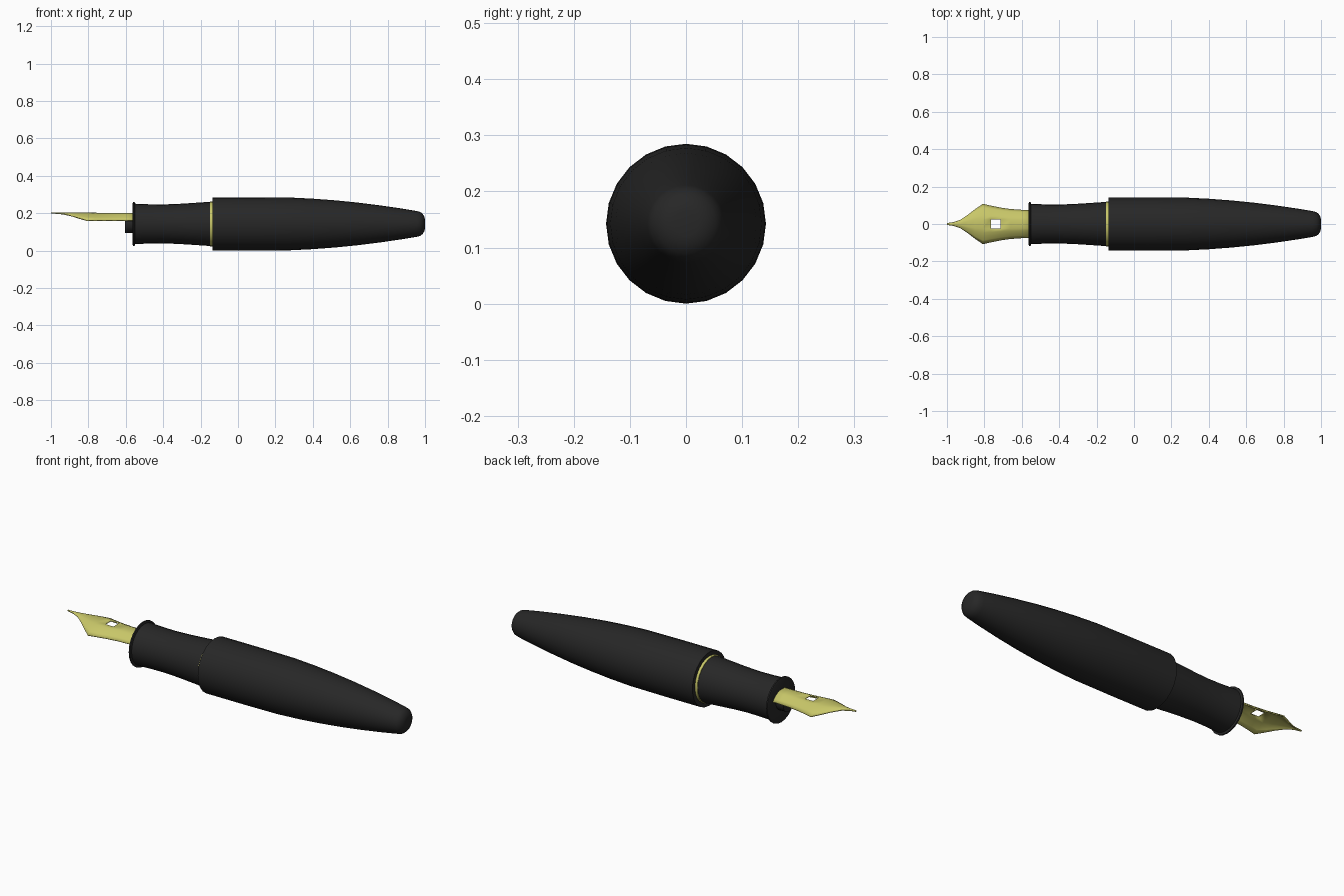
import bpy, bmesh, math

cube = bpy.data.objects.get("Cube")
if cube:
    bpy.data.objects.remove(cube, do_unlink=True)

AXIS_Z = 0.1425   # height of the pen's centre line
SIDES = 24


def material(name, rgb, rough):
    m = bpy.data.materials.new(name)
    m.use_nodes = True
    m.diffuse_color = (*rgb, 1)
    bsdf = m.node_tree.nodes["Principled BSDF"]
    bsdf.inputs["Base Color"].default_value = (*rgb, 1)
    bsdf.inputs["Roughness"].default_value = rough
    return m


black = material("black resin", (0.02, 0.02, 0.02), 0.4)
gold = material("pale gold", (0.58, 0.57, 0.14), 0.4)


def finish(name, bm, mat, angle=35):
    bmesh.ops.recalc_face_normals(bm, faces=bm.faces)
    me = bpy.data.meshes.new(name)
    bm.to_mesh(me)
    bm.free()
    ob = bpy.data.objects.new(name, me)
    bpy.context.collection.objects.link(ob)
    me.materials.append(mat)
    bpy.ops.object.select_all(action='DESELECT')
    ob.select_set(True)
    bpy.context.view_layer.objects.active = ob
    bpy.ops.object.shade_smooth_by_angle(angle=math.radians(angle))
    return ob


def lathe(name, profile, mat):
    """Turn an (x, radius) profile around the pen's long axis, with capped ends."""
    bm = bmesh.new()
    rings = []
    for x, r in profile:
        rings.append([bm.verts.new((x, r * math.sin(2 * math.pi * i / SIDES),
                                    AXIS_Z + r * math.cos(2 * math.pi * i / SIDES)))
                      for i in range(SIDES)])
    for a, b in zip(rings, rings[1:]):
        for i in range(SIDES):
            j = (i + 1) % SIDES
            bm.faces.new((a[i], a[j], b[j], b[i]))
    bm.faces.new(rings[0])
    bm.faces.new(rings[-1])
    return finish(name, bm, mat)


# Tapered barrel with a rounded end
lathe("barrel", [(-0.137, 0.1425), (0.08, 0.1425), (0.28, 0.141), (0.40, 0.135),
                 (0.52, 0.126), (0.64, 0.114), (0.76, 0.099), (0.87, 0.083),
                 (0.955, 0.069), (0.975, 0.064), (0.988, 0.053), (0.997, 0.038),
                 (1.0, 0.022)], black)

# Waisted grip with a raised lip at the front
lathe("grip", [(-0.563, 0.112), (-0.560, 0.118), (-0.553, 0.118), (-0.550, 0.108),
               (-0.48, 0.105), (-0.40, 0.104), (-0.32, 0.107), (-0.24, 0.112),
               (-0.15, 0.118)], black)

# Trim ring between grip and barrel
lathe("trim_ring", [(-0.151, 0.121), (-0.136, 0.121)], gold)

# Ink feed under the nib
lathe("feed", [(-0.605, 0.048), (-0.55, 0.048)], black)

# Arched nib: rows of (x, half width, drop of the edges below the ridge)
rows = [(-1.0, 0.005, 0.002), (-0.965, 0.010, 0.004), (-0.93, 0.022, 0.008),
        (-0.885, 0.052, 0.019), (-0.85, 0.079, 0.030), (-0.808, 0.108, 0.042),
        (-0.765, 0.098, 0.042), (-0.715, 0.088, 0.042), (-0.66, 0.080, 0.042),
        (-0.60, 0.076, 0.042), (-0.53, 0.075, 0.042)]
bm = bmesh.new()
grid = []
for x, w, drop in rows:
    inner = min(0.025, 0.3 * w)
    half = [inner + (w - inner) * t for t in (0, 0.25, 0.5, 0.75, 1)]
    ys = [-y for y in reversed(half)] + half
    grid.append([bm.verts.new((x, y, 0.205 - drop * (y / w) ** 2)) for y in ys])
for r in range(len(rows) - 1):
    for c in range(len(grid[0]) - 1):
        if r == 6 and c == 4:      # breather hole
            continue
        bm.faces.new((grid[r][c], grid[r + 1][c], grid[r + 1][c + 1], grid[r][c + 1]))
bm.normal_update()
nib = finish("nib", bm, gold, 40)
if nib.data.polygons[0].normal.z < 0:
    nib.data.flip_normals()
solid = nib.modifiers.new("thickness", 'SOLIDIFY')
solid.thickness = 0.006
solid.offset = -1
